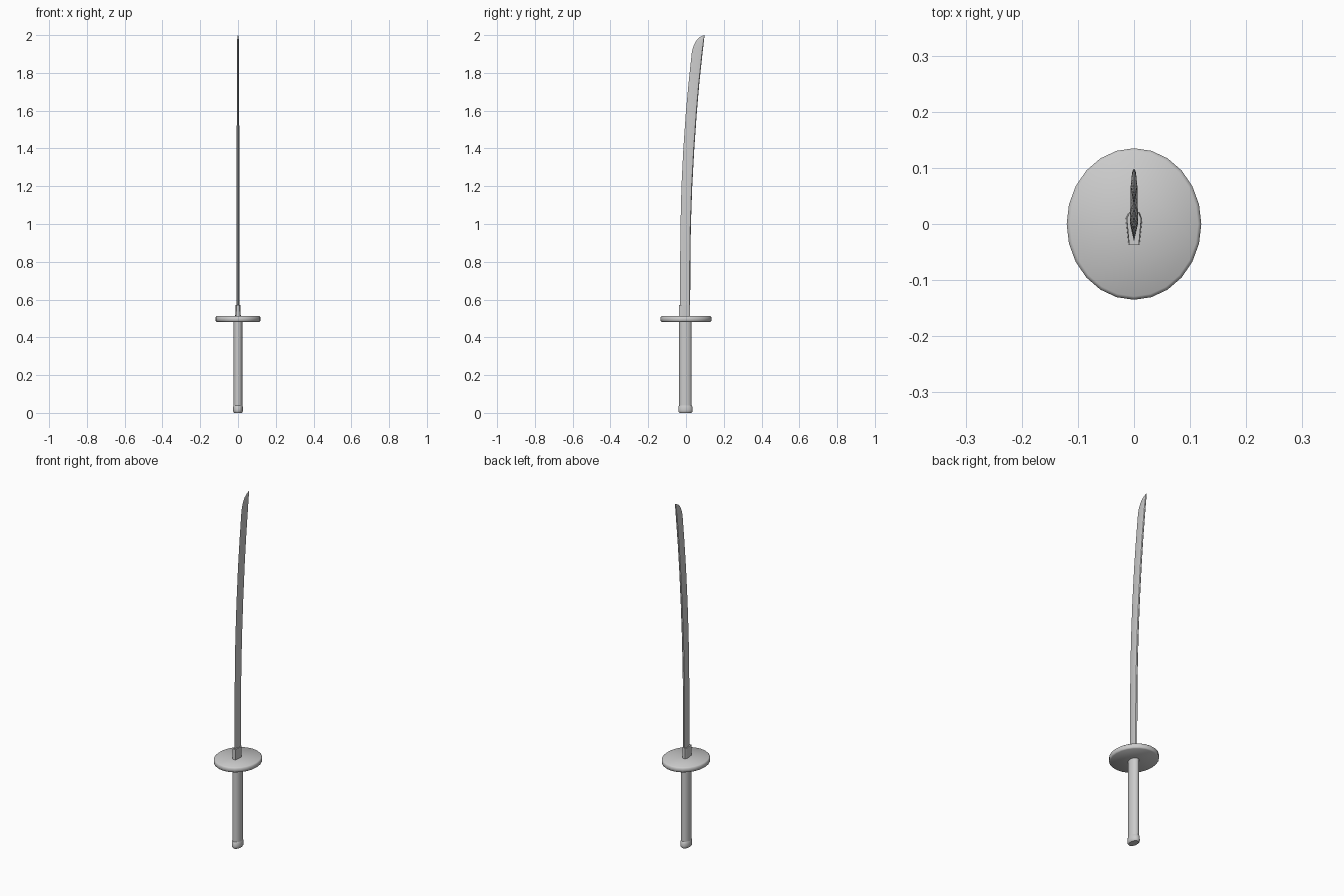
import bpy, bmesh
from math import sin, cos, pi, radians

if "Cube" in bpy.data.objects:
    bpy.data.objects.remove(bpy.data.objects["Cube"])


def loft(name, rings, angle=35):
    """Skin a stack of equal-length closed rings and cap both ends."""
    bm = bmesh.new()
    rows = [[bm.verts.new(p) for p in ring] for ring in rings]
    n = len(rows[0])
    for a, b in zip(rows, rows[1:]):
        for i in range(n):
            j = (i + 1) % n
            bm.faces.new((a[i], a[j], b[j], b[i]))
    bm.faces.new(rows[0][::-1])
    bm.faces.new(rows[-1])
    bmesh.ops.remove_doubles(bm, verts=bm.verts, dist=1e-5)
    bmesh.ops.recalc_face_normals(bm, faces=bm.faces)
    mesh = bpy.data.meshes.new(name)
    bm.to_mesh(mesh)
    bm.free()
    ob = bpy.data.objects.new(name, mesh)
    bpy.context.collection.objects.link(ob)
    bpy.ops.object.select_all(action='DESELECT')
    ob.select_set(True)
    bpy.context.view_layer.objects.active = ob
    bpy.ops.object.shade_smooth_by_angle(angle=radians(angle))
    return ob


def oval(rx, ry, z, cy=0.0, n=24):
    return [(rx * cos(2 * pi * i / n), cy + ry * sin(2 * pi * i / n), z)
            for i in range(n)]


# Grip with an oval section
CY = -0.003
loft("grip", [oval(0.024, 0.033, z, CY) for z in (0.03, 0.25, 0.485)])

# Pommel cap with a rounded lower rim
loft("pommel", [oval(0.020, 0.032, 0.0, CY), oval(0.025, 0.037, 0.006, CY),
                oval(0.026, 0.038, 0.015, CY), oval(0.025, 0.036, 0.036, CY),
                oval(0.023, 0.032, 0.040, CY)], 50)

# Round guard with softened rim
loft("guard", [oval(0.114, 0.129, 0.482), oval(0.12, 0.135, 0.487),
               oval(0.12, 0.135, 0.507), oval(0.114, 0.129, 0.512)], 60)

# Blade collar
collar = [(-0.010, -0.037), (0.010, -0.037), (0.015, 0.010),
          (0.009, 0.021), (-0.009, 0.021), (-0.015, 0.010)]
loft("blade_collar",
     [[(x * s, y, z) for x, y in collar] for z, s in ((0.505, 1), (0.571, 0.85))])


# Curved blade: z, cutting edge y, spine y, half thickness
def section(z, edge, spine, t):
    w = spine - edge
    ridge, back = edge + 0.62 * w, spine - 0.06 * w
    return [(0, edge, z), (t, ridge, z), (t * 0.7, back, z),
            (0, spine, z), (-t * 0.7, back, z), (-t, ridge, z)]


stations = [
    (0.50, -0.032, 0.022, 0.0075), (0.80, -0.031, 0.023, 0.0073),
    (1.00, -0.029, 0.026, 0.0072), (1.20, -0.024, 0.033, 0.0070),
    (1.40, -0.014, 0.044, 0.0068), (1.60, 0.000, 0.058, 0.0065),
    (1.75, 0.014, 0.071, 0.0063), (1.91, 0.031, 0.088, 0.0060),
    (1.935, 0.037, 0.091, 0.0056), (1.96, 0.048, 0.094, 0.0050),
    (1.978, 0.060, 0.096, 0.0042), (1.99, 0.074, 0.097, 0.0030),
    (2.00, 0.096, 0.0985, 0.0008)]
loft("blade", [section(*s) for s in stations], 25)
